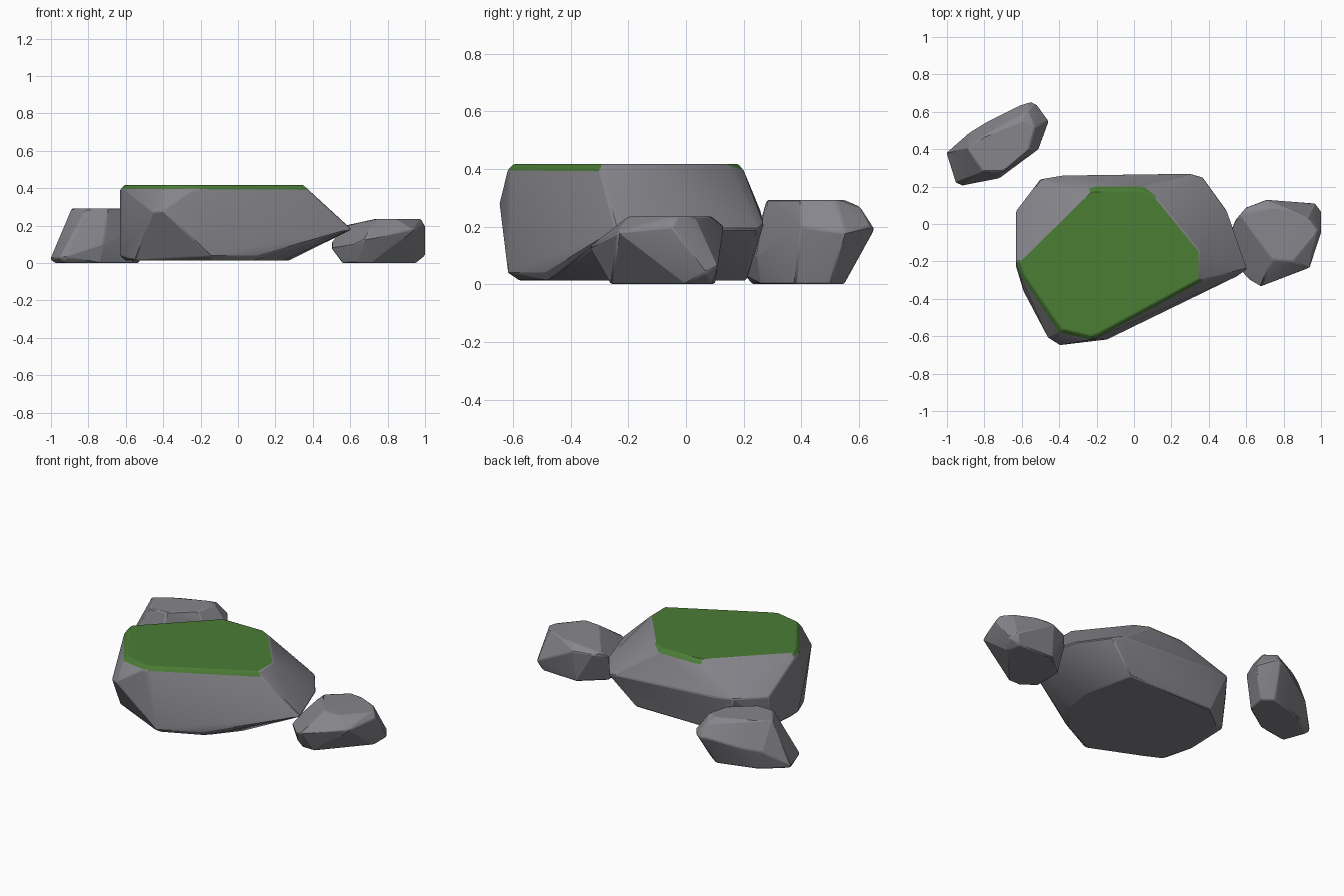
import bpy, bmesh
from mathutils import Vector

if "Cube" in bpy.data.objects:
    bpy.data.objects.remove(bpy.data.objects["Cube"])


def material(name, rgb):
    m = bpy.data.materials.new(name)
    m.diffuse_color = (*rgb, 1)
    m.use_nodes = True
    m.node_tree.nodes["Principled BSDF"].inputs["Base Color"].default_value = m.diffuse_color
    return m


STONE = material("grey stone", (0.235, 0.235, 0.26))
MOSS = material("green moss", (0.07, 0.205, 0.036))


def ring(outline, z):
    """Lift a flat outline to a constant height."""
    return [(x, y, z) for x, y in outline]


def shrink(outline, d):
    """Pull an outline towards its middle by roughly d."""
    c = sum((Vector(p) for p in outline), Vector((0, 0))) / len(outline)
    return [tuple(Vector(p) + (c - Vector(p)).normalized() * d) for p in outline]


def rock(name, points, moss_height=9):
    """Faceted rock: hull of the points, worn edges, optional mossy top."""
    bm = bmesh.new()
    for p in points:
        bm.verts.new(p)
    hull = bmesh.ops.convex_hull(bm, input=bm.verts[:])
    loose = {g for g in hull["geom_interior"] + hull["geom_unused"]
             if isinstance(g, bmesh.types.BMVert)}
    bmesh.ops.delete(bm, geom=list(loose), context='VERTS')
    # merge nearly flat facets, but keep the moss rim
    low = [e for e in bm.edges if min(v.co.z for v in e.verts) < moss_height]
    bmesh.ops.dissolve_limit(bm, angle_limit=0.1, verts=[], edges=low)
    bmesh.ops.recalc_face_normals(bm, faces=bm.faces[:])
    for f in bm.faces:
        f.material_index = int(min(v.co.z for v in f.verts) > moss_height)
    me = bpy.data.meshes.new(name)
    bm.to_mesh(me)
    bm.free()
    me.materials.append(STONE)
    me.materials.append(MOSS)
    ob = bpy.data.objects.new(name, me)
    bpy.context.collection.objects.link(ob)
    bev = ob.modifiers.new("worn edges", 'BEVEL')
    bev.width = 0.006
    bev.limit_method = 'ANGLE'
    bev.angle_limit = 0.45
    bpy.context.view_layer.objects.active = ob
    ob.select_set(True)
    bpy.ops.object.shade_smooth_by_angle(angle=0.3)
    ob.select_set(False)
    return ob


# Large flat-topped rock with a moss cap
top = [(-0.63, -0.2), (-0.24, 0.19), (-0.2, 0.2), (0.05, 0.2), (0.13, 0.16), (0.37, -0.14),
       (0.37, -0.3), (-0.2, -0.61), (-0.24, -0.62), (-0.40, -0.58), (-0.61, -0.27)]
base = [(-0.14, -0.58), (0.1, -0.47), (0.24, -0.3), (0.27, -0.1), (0.2, 0.21), (-0.4, 0.21),
        (-0.54, 0.1), (-0.6, -0.2), (-0.55, -0.40)]
girdle = [(-0.63, 0.07, 0.24), (-0.5, 0.24, 0.26), (-0.38, 0.26, 0.25), (0.3, 0.27, 0.21),
          (0.37, 0.25, 0.19), (0.50, 0.07, 0.19), (0.608, -0.24, 0.18), (0.57, -0.27, 0.17),
          (-0.15, -0.62, 0.04), (0.1, -0.49, 0.04), (-0.40, -0.648, 0.28),
          (-0.46, -0.61, 0.27), (-0.59, -0.36, 0.2), (-0.63, -0.23, 0.04), (-0.62, 0.05, 0.04)]
rock("large_rock", ring(top, 0.395) + ring(shrink(top, 0.022), 0.418)
     + ring(base, 0.013) + girdle, 0.38)

# Small rock on the right
top = [(0.73, 0.09), (0.82, 0.08), (0.93, 0.03), (0.98, -0.03), (0.97, -0.06),
       (0.85, -0.2), (0.74, -0.19)]
base = [(0.56, -0.2), (0.56, -0.02), (0.7, 0.1), (0.94, 0.09), (0.95, 0.0),
        (0.72, -0.26), (0.64, -0.26)]
girdle = [(0.54, 0.02, 0.17), (0.57, 0.05, 0.2), (0.6, 0.09, 0.19), (0.71, 0.13, 0.2),
          (0.97, 0.11, 0.06), (1.0, 0.07, 0.04), (1.0, -0.05, 0.2),
          (0.94, -0.235, 0.18), (0.68, -0.335, 0.13), (0.62, -0.3, 0.1),
          (0.5, -0.17, 0.08), (0.5, -0.08, 0.11)]
rock("right_rock", ring(top, 0.235) + ring(base, 0) + girdle)

# Small rock at the back left
top = [(-0.89, 0.41), (-0.81, 0.28), (-0.7, 0.28), (-0.56, 0.4), (-0.53, 0.52),
       (-0.6, 0.55), (-0.8, 0.47)]
base = [(-0.98, 0.36), (-0.93, 0.23), (-0.74, 0.26), (-0.56, 0.38), (-0.53, 0.5),
        (-0.6, 0.55), (-0.84, 0.48)]
girdle = [(-1.005, 0.38, 0.02), (-0.955, 0.22, 0.03), (-0.92, 0.205, 0.03), (-0.72, 0.245, 0.1),
          (-0.51, 0.40, 0.2), (-0.455, 0.55, 0.18), (-0.52, 0.64, 0.2), (-0.55, 0.655, 0.19),
          (-0.6, 0.64, 0.19), (-0.57, 0.605, 0.268), (-0.78, 0.55, 0.14), (-0.88, 0.49, 0.12)]
rock("back_left_rock", ring(top, 0.292) + ring(base, 0) + girdle)
